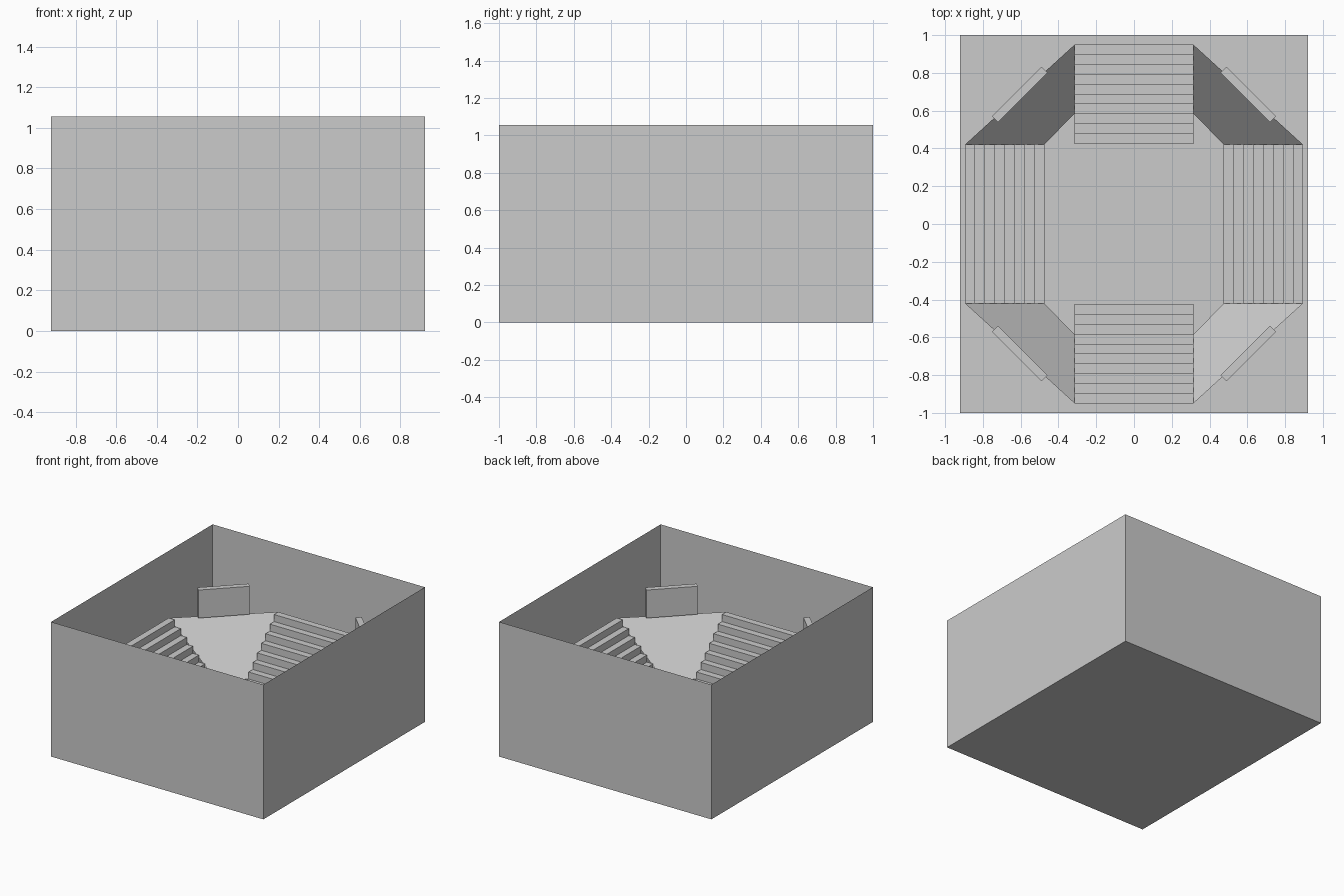
import bpy, bmesh
from math import radians
from mathutils import Matrix

if "Cube" in bpy.data.objects:
    bpy.data.objects.remove(bpy.data.objects["Cube"])

HX, HY, H = 0.92, 1.0, 1.055      # outer hall half sizes and height
RUN, RISE = 0.0525, 0.055         # step size
TOP = 10 * RISE


def make_object(name, verts, faces):
    mesh = bpy.data.meshes.new(name)
    mesh.from_pydata(verts, [], faces)
    obj = bpy.data.objects.new(name, mesh)
    bpy.context.collection.objects.link(obj)
    return obj


def fix_normals(obj):
    bm = bmesh.new()
    bm.from_mesh(obj.data)
    bmesh.ops.recalc_face_normals(bm, faces=bm.faces)
    bm.to_mesh(obj.data)
    bm.free()


def stand(name, inner, steps, half_width, angle):
    """Stepped profile along +x, extruded sideways, then turned into place."""
    prof = [(inner, 0)]
    for i in range(steps):
        z = (10 - steps + 1 + i) * RISE
        prof += [(inner + i * RUN, z), (inner + (i + 1) * RUN, z)]
    prof.append((inner + steps * RUN, 0))
    n = len(prof)
    verts = [(x, s * half_width, z) for s in (-1, 1) for x, z in prof]
    faces = [tuple(range(n)), tuple(range(n, 2 * n))]
    faces += [(i, (i + 1) % n, (i + 1) % n + n, i + n) for i in range(n)]
    obj = make_object(name, verts, faces)
    obj.data.transform(Matrix.Rotation(radians(angle), 4, 'Z'))
    fix_normals(obj)
    return obj


# Hall: floor and four thin walls, open at the top
base = [(-HX, -HY), (HX, -HY), (HX, HY), (-HX, HY)]
make_object("hall_walls", [(x, y, z) for z in (0, H) for x, y in base],
            [(3, 2, 1, 0)] + [(i, (i + 1) % 4, (i + 1) % 4 + 4, i + 4) for i in range(4)])

# Four stepped stands
stand("right_stand", 0.475, 8, 0.42, 0)
stand("left_stand", 0.475, 8, 0.42, 180)
stand("back_stand", 0.424, 10, 0.315, 90)
stand("front_stand", 0.424, 10, 0.315, -90)

# Sloped corner panels with a low inner wall, and a screen on each
for sx, sy, side in ((1, 1, "back_right"), (-1, 1, "back_left"),
                     (1, -1, "front_right"), (-1, -1, "front_left")):
    low = 3 * RISE
    pts = [(0.315, 0.949, TOP), (0.895, 0.42, TOP), (0.475, 0.42, low),
           (0.315, 0.585, low), (0.475, 0.42, 0), (0.315, 0.585, 0)]
    faces = [(0, 3, 2, 1), (2, 3, 5, 4)]
    if sx * sy < 0:
        faces = [f[::-1] for f in faces]
    make_object("corner_panel_" + side, [(sx * x, sy * y, z) for x, y, z in pts], faces)

    bpy.ops.mesh.primitive_cube_add(size=1, location=(sx * 0.605, sy * 0.685, 0.66),
                                    rotation=(0, 0, radians(-45 * sx * sy)))
    screen = bpy.context.object
    screen.name = "screen_" + side
    screen.scale = (0.37, 0.045, 0.22)
